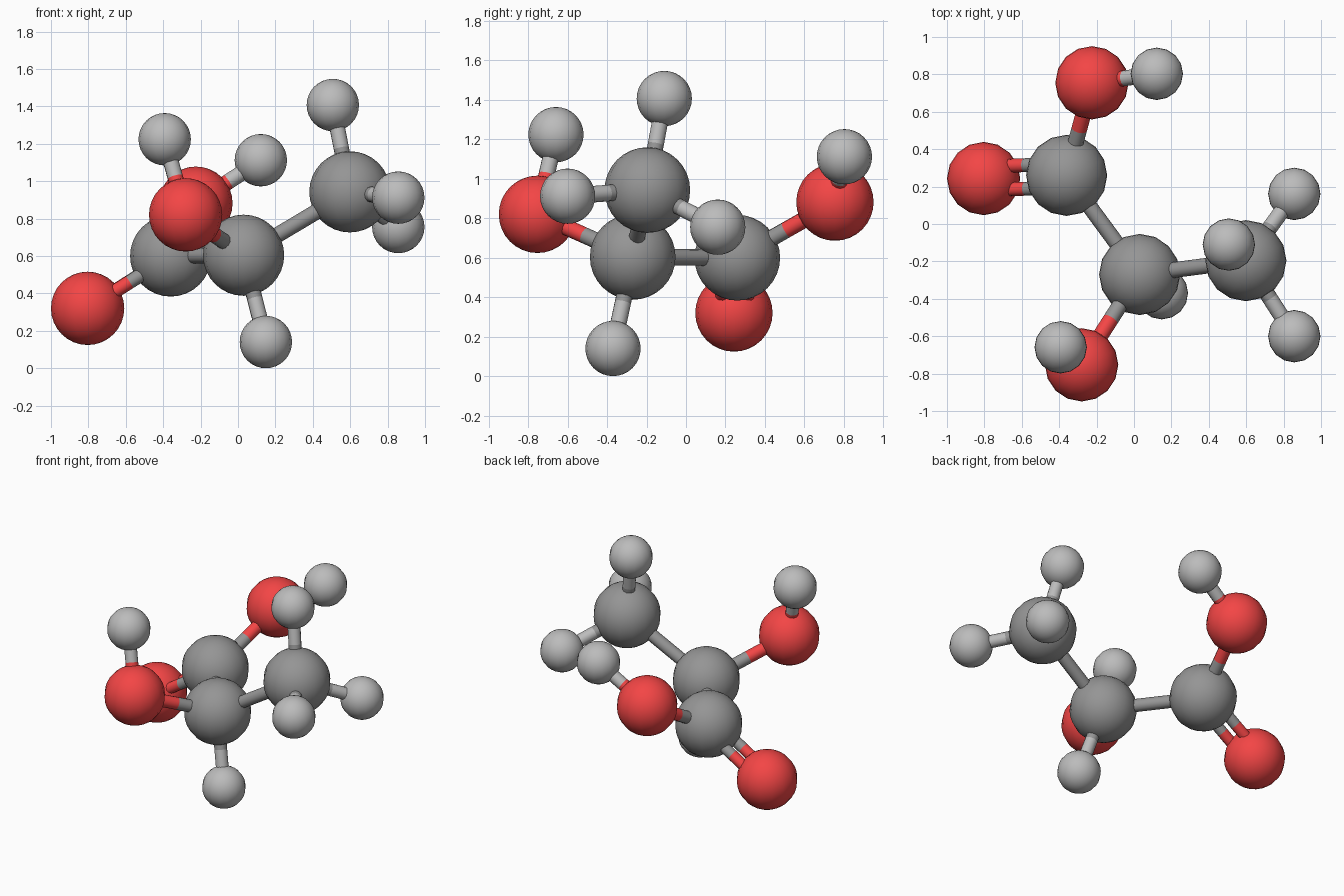
import bpy
import math
from mathutils import Vector

if "Cube" in bpy.data.objects:
    bpy.data.objects.remove(bpy.data.objects["Cube"])


def material(name, rgb):
    m = bpy.data.materials.new(name)
    m.diffuse_color = (*rgb, 1)
    m.use_nodes = True
    m.node_tree.nodes["Principled BSDF"].inputs["Base Color"].default_value = m.diffuse_color
    return m


# element: (ball radius, material)
ELEMENTS = {
    "carbon": (0.217, material("mid_grey", (0.3, 0.3, 0.3))),
    "oxygen": (0.196, material("red", (0.9, 0.06, 0.06))),
    "hydrogen": (0.14, material("light_grey", (0.5, 0.5, 0.5))),
}

# atom: (element, centre)
ATOMS = {
    "acid_carbon": ("carbon", (-0.36, 0.26, 0.60)),
    "middle_carbon": ("carbon", (0.03, -0.27, 0.604)),
    "end_carbon": ("carbon", (0.598, -0.196, 0.943)),
    "double_oxygen": ("oxygen", (-0.804, 0.243, 0.32)),
    "acid_oxygen": ("oxygen", (-0.225, 0.755, 0.882)),
    "side_oxygen": ("oxygen", (-0.28, -0.753, 0.82)),
    "lower_hydrogen": ("hydrogen", (0.149, -0.37, 0.14)),
    "acid_hydrogen": ("hydrogen", (0.122, 0.803, 1.112)),
    "side_hydrogen": ("hydrogen", (-0.392, -0.659, 1.224)),
    "end_hydrogen_top": ("hydrogen", (0.507, -0.11, 1.407)),
    "end_hydrogen_back": ("hydrogen", (0.857, 0.161, 0.755)),
    "end_hydrogen_front": ("hydrogen", (0.857, -0.6, 0.912)),
}

# bond: (from, to, order)
BONDS = [
    ("acid_carbon", "middle_carbon", 1),
    ("middle_carbon", "end_carbon", 1),
    ("acid_carbon", "double_oxygen", 2),
    ("acid_carbon", "acid_oxygen", 1),
    ("middle_carbon", "side_oxygen", 1),
    ("middle_carbon", "lower_hydrogen", 1),
    ("acid_oxygen", "acid_hydrogen", 1),
    ("side_oxygen", "side_hydrogen", 1),
    ("end_carbon", "end_hydrogen_top", 1),
    ("end_carbon", "end_hydrogen_back", 1),
    ("end_carbon", "end_hydrogen_front", 1),
]


def finish(name, mat):
    ob = bpy.context.object
    ob.name = name
    ob.data.materials.append(mat)
    bpy.ops.object.shade_smooth_by_angle(angle=math.radians(50))


def rod(name, a, b, radius, mat):
    d = b - a
    bpy.ops.mesh.primitive_cylinder_add(
        vertices=12, radius=radius, depth=d.length, location=(a + b) / 2,
        rotation=d.to_track_quat('Z', 'Y').to_euler())
    finish(name, mat)


# Atom balls
for name, (element, centre) in ATOMS.items():
    radius, mat = ELEMENTS[element]
    bpy.ops.mesh.primitive_uv_sphere_add(
        segments=16, ring_count=16, radius=radius, location=centre)
    finish(name, mat)

# Bonds: each half takes the colour of its own atom
for first, second, order in BONDS:
    a, b = Vector(ATOMS[first][1]), Vector(ATOMS[second][1])
    mid = (a + b) / 2
    side = (b - a).cross(Vector((0, 0, 1))).normalized() * 0.063
    shifts = [Vector()] if order == 1 else [side, -side]
    radius = 0.042 if order == 1 else 0.037
    for shift in shifts:
        for atom, end in ((first, a), (second, b)):
            rod(f"bond_{first}_{second}_half", end + shift, mid + shift,
                radius, ELEMENTS[ATOMS[atom][0]][1])
